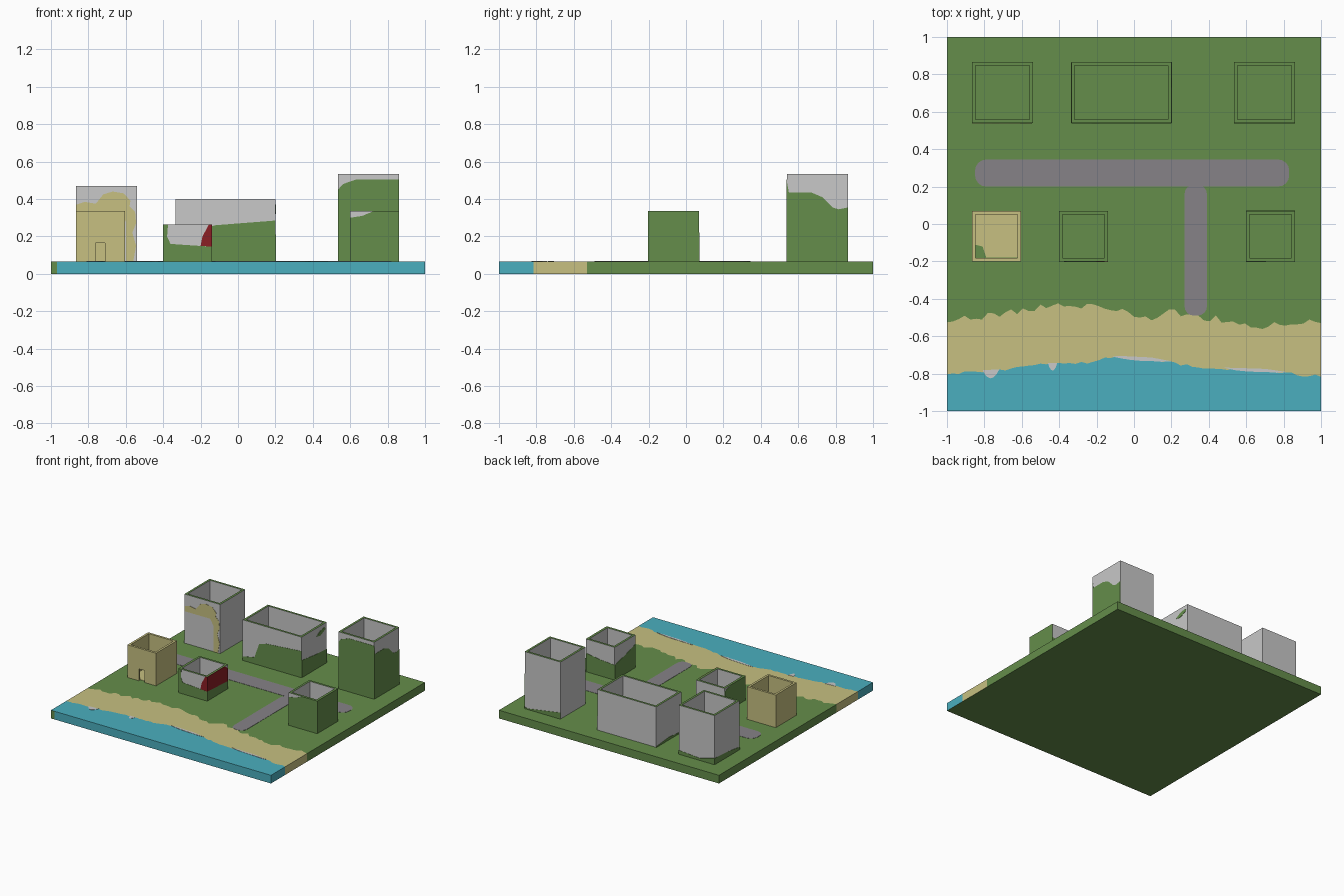
import bpy, bmesh, math, random
from mathutils import Vector

random.seed(4)
if "Cube" in bpy.data.objects:
    bpy.data.objects.remove(bpy.data.objects["Cube"], do_unlink=True)

GROUND = 0.067
WALL = 0.018
PLATE = 0.002


def material(name, r, g, b):
    mat = bpy.data.materials.new(name)
    mat.use_nodes = True
    mat.diffuse_color = (r, g, b, 1)
    mat.node_tree.nodes["Principled BSDF"].inputs["Base Color"].default_value = (r, g, b, 1)
    return mat


GREEN = material("grass green", 0.13, 0.27, 0.07)
SAND = material("sand", 0.57, 0.53, 0.22)
BLUE = material("water blue", 0.07, 0.43, 0.52)
GREY = material("path grey", 0.24, 0.225, 0.245)
PALE = material("pale wall", 0.58, 0.58, 0.58)
RED = material("dark red", 0.26, 0.013, 0.018)


def finish(name, bm, mats):
    bmesh.ops.remove_doubles(bm, verts=bm.verts, dist=0.0001)
    bmesh.ops.recalc_face_normals(bm, faces=bm.faces)
    mesh = bpy.data.meshes.new(name)
    bm.to_mesh(mesh)
    bm.free()
    for mat in mats:
        mesh.materials.append(mat)
    obj = bpy.data.objects.new(name, mesh)
    bpy.context.collection.objects.link(obj)
    return obj


def quad(bm, corners, index):
    face = bm.faces.new([bm.verts.new(c) for c in corners])
    face.material_index = index


def plate(name, points, normal, mat):
    """Thin painted plate, extruded along its normal."""
    bm = bmesh.new()
    normal = Vector(normal)
    face = bm.faces.new([bm.verts.new(Vector(p) - normal * PLATE / 2) for p in points])
    grown = bmesh.ops.extrude_face_region(bm, geom=[face], use_keep_orig=True)
    moved = [v for v in grown["geom"] if isinstance(v, bmesh.types.BMVert)]
    bmesh.ops.translate(bm, verts=moved, vec=normal * PLATE * 1.5)
    return finish(name, bm, [mat])


def curve_at(points, x):
    for (xa, ya), (xb, yb) in zip(points, points[1:]):
        if x <= xb + 0.0001:
            return ya + (yb - ya) * (x - xa) / (xb - xa)


# Ground slab: water, beach and grass bands share wavy edges
shore = [(-1, -.8), (-.68, -.78), (-.55, -.755), (-.25, -.74), (-.1, -.71),
         (.1, -.72), (.35, -.77), (.7, -.78), (.9, -.81), (1, -.81)]
lawn = [(-1, -.51), (-.75, -.49), (-.55, -.45), (-.45, -.44), (-.2, -.43), (0, -.48),
        (.1, -.51), (.2, -.47), (.3, -.5), (.5, -.51), (.7, -.55), (1, -.52)]
COLUMNS = 64
rows = []
for i in range(COLUMNS + 1):
    x = -1 + 2 * i / COLUMNS
    rows.append((x, [-1, curve_at(shore, x) + random.uniform(-.007, .007),
                     curve_at(lawn, x) + random.uniform(-.02, .02), 1]))
slab = bmesh.new()
bands = (2, 1, 0)
for (xa, ya), (xb, yb) in zip(rows, rows[1:]):
    for k, colour in enumerate(bands):
        for z, index in ((GROUND, colour), (0, 0)):
            quad(slab, [(xa, ya[k], z), (xb, yb[k], z),
                        (xb, yb[k + 1], z), (xa, ya[k + 1], z)], index)
    for y, index in ((-1, 0 if xb < -.965 else 2), (1, 0)):
        quad(slab, [(xa, y, 0), (xb, y, 0), (xb, y, GROUND), (xa, y, GROUND)], index)
for x, ys in (rows[0], rows[-1]):
    for k, colour in enumerate(bands):
        quad(slab, [(x, ys[k], 0), (x, ys[k + 1], 0),
                    (x, ys[k + 1], GROUND), (x, ys[k], GROUND)], colour)
finish("ground_slab", slab, [GREEN, SAND, BLUE])


# Rounded, slightly wavy footpaths
def footpath(name, x0, x1, y0, y1, radius):
    points = []
    corners = [(x1, y1, 0), (x0, y1, 1), (x0, y0, 2), (x1, y0, 3)]
    for cx, cy, turn in corners:
        sx = 1 if cx == x1 else -1
        sy = 1 if cy == y1 else -1
        for step in range(5):
            a = (turn + step / 4) * math.pi / 2
            points.append((cx - sx * radius + radius * math.cos(a),
                           cy - sy * radius + radius * math.sin(a), GROUND))
    plate(name, points, (0, 0, 1), GREY)


footpath("main_path", -.85, .83, .2, .345, .06)
footpath("beach_path", .27, .39, -.49, .21, .05)


# Foam flecks along the water's edge
def foam(name, x0, x1, width):
    xs = [x0 + (x1 - x0) * i / 6 for i in range(7)]
    top = [(x, curve_at(shore, x) + .006, GROUND) for x in xs]
    low = [(x, curve_at(shore, x) - width * math.sin(math.pi * i / 6), GROUND)
           for i, x in enumerate(xs)]
    plate(name, top + low[-2:0:-1], (0, 0, 1), PALE)


foam("foam_left", -.81, -.72, .04)
foam("foam_middle", -.12, .2, .015)
foam("foam_right", .48, .82, .012)
foam("foam_fleck", -.46, -.41, .035)


# Open-topped hollow buildings
class Building:
    def __init__(self, name, x0, x1, y0, y1, top, wall=PALE, rim=GREEN):
        self.name, self.top = name, top
        self.x0, self.x1, self.y0, self.y1 = x0, x1, y0, y1

        def ring(inset, z):
            a, b, c, d = x0 + inset, x1 - inset, y0 + inset, y1 - inset
            return [(a, c, z), (b, c, z), (b, d, z), (a, d, z)]

        low = GROUND - .003
        loops = [ring(0, low), ring(0, top), ring(WALL, top), ring(WALL, low)]
        bm = bmesh.new()
        for k in range(4):
            lower, upper = loops[k], loops[(k + 1) % 4]
            for i in range(4):
                j = (i + 1) % 4
                quad(bm, [lower[i], lower[j], upper[j], upper[i]], 1 if k == 1 else 0)
        self.obj = finish(name, bm, [wall, rim])

    def paint(self, side, label, outline, mat):
        """Outline is (distance along wall in world units, height)."""
        place, normal = {
            "front": (lambda u, z: (u, self.y0, z), (0, -1, 0)),
            "back": (lambda u, z: (u, self.y1, z), (0, 1, 0)),
            "left": (lambda u, z: (self.x1, u, z), (1, 0, 0)),
            "right": (lambda u, z: (self.x0, u, z), (-1, 0, 0))}[side]
        plate(f"{self.name}_{side}_{label}", [place(u, z) for u, z in outline], normal, mat)

    def moss(self, side, line):
        """Green from the ground up to a line of (fraction along wall, height)."""
        along_x = side in ("front", "back")
        a, b = (self.x0, self.x1) if along_x else (self.y0, self.y1)
        upper = [(a + (b - a) * t, z) for t, z in line]
        self.paint(side, "moss", [(b, GROUND), (a, GROUND)] + upper, GREEN)


tower = Building("corner_tower", -.865, -.54, .54, .865, .47)
hall = Building("long_hall", -.335, .2, .54, .865, .4)
tall = Building("tall_tower", .535, .86, .54, .865, .535)
hut = Building("sand_hut", -.865, -.605, -.2, .07, .335, SAND, SAND)
low = Building("low_house", -.4, -.14, -.2, .07, .265)
house = Building("green_house", .6, .86, -.2, .07, .335)

# Painted areas on the walls
tower.paint("front", "arch", [
    (-.865, .37), (-.82, .385), (-.76, .375), (-.72, .425), (-.67, .44), (-.61, .43),
    (-.575, .39), (-.58, .36), (-.55, .33), (-.545, .27), (-.565, .22), (-.545, .15),
    (-.56, GROUND), (-.6, GROUND), (-.6, .28), (-.63, .33), (-.865, .33)], SAND)
tower.moss("back", [(0, .12), (.4, .085), (1, .1)])
tower.moss("right", [(0, .09), (.5, .11), (1, .12)])

hall.moss("front", [(0, .1), (.2, .12), (.28, .24), (.4, .26), (1, .285)])
hall.moss("left", [(0, .21), (.5, .19), (1, .18)])
hall.moss("right", [(0, .075), (.5, .09), (1, .075)])
hall.paint("left", "patch", [(.73, .33), (.78, .32), (.85, .35), (.84, .37), (.78, .36)], GREEN)

tall.moss("front", [(0, .45), (.08, .48), (.3, .505), (1, .505)])
tall.moss("left", [(0, .49), (.03, .435), (.4, .435), (.58, .41), (.75, .355), (.85, .345), (1, .355)])
tall.moss("back", [(0, .12), (.4, .1), (.9, .075), (1, .08)])

low.moss("front", [(0, .265), (.1, .265), (.08, .2), (.15, .16), (1, .145)])
low.paint("front", "red", [(-.14, .145), (-.2, .15), (-.19, .2), (-.155, .265), (-.14, .265)], RED)
low.moss("left", [(0, .145), (1, .13)])
low.paint("left", "red", [(-.2, .145), (.07, .13), (.07, .23), (.03, .265), (-.2, .265)], RED)
low.moss("right", [(0, .265), (.7, .265), (1, .24)])

house.moss("front", [(0, .3), (.25, .31), (.48, .335), (1, .335)])
house.moss("left", [(0, .335), (1, .335)])
house.moss("back", [(0, .19), (.5, .2), (1, .22)])
house.moss("right", [(0, .26), (.5, .22), (1, .19)])

# Sandy floor and doorway of the hut
plate("hut_floor", [(-.79, -.18, GROUND), (-.62, -.18, GROUND), (-.62, .05, GROUND),
                    (-.85, .05, GROUND), (-.85, -.11, GROUND), (-.81, -.12, GROUND)],
      (0, 0, 1), SAND)
bpy.ops.mesh.primitive_cube_add(size=1, location=(-.737, -.19, GROUND + .045))
cutter = bpy.context.object
cutter.name = "doorway_cutter"
cutter.scale = (.05, .06, .106)
cutter.data.materials.append(SAND)
cutter.hide_render = True
cutter.hide_set(True)
doorway = hut.obj.modifiers.new("doorway", "BOOLEAN")
doorway.operation = "DIFFERENCE"
doorway.object = cutter
doorway.solver = "EXACT"
